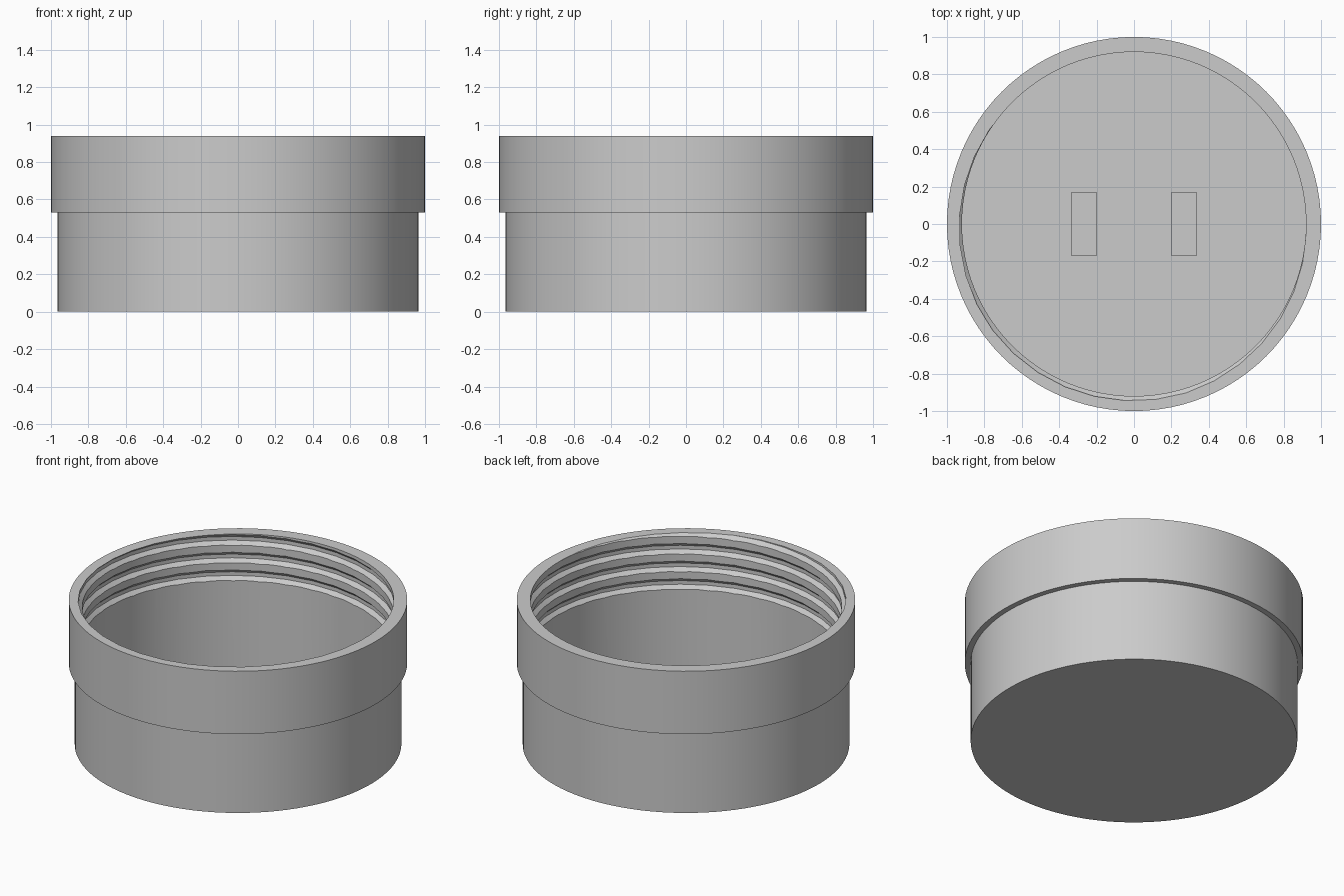
import bpy, bmesh, math

old = bpy.data.objects.get("Cube")
if old:
    bpy.data.objects.remove(old, do_unlink=True)

FLOOR, SHOULDER, TOP = 0.06, 0.53, 0.94
BODY_R, COLLAR_R, BORE_R, ROOT_R = 0.965, 1.0, 0.92, 0.945
PITCH = 0.115

grey = bpy.data.materials.new("plain_grey")
grey.use_nodes = True
grey.diffuse_color = (0.6, 0.6, 0.6, 1)
grey.node_tree.nodes["Principled BSDF"].inputs["Base Color"].default_value = (0.6, 0.6, 0.6, 1)


def make_object(name, bm):
    bmesh.ops.recalc_face_normals(bm, faces=bm.faces)
    mesh = bpy.data.meshes.new(name)
    bm.to_mesh(mesh)
    bm.free()
    mesh.materials.append(grey)
    obj = bpy.data.objects.new(name, mesh)
    bpy.context.collection.objects.link(obj)
    return obj


def lathe(name, profile, segments):
    """Revolve an (r, z) profile that starts and ends on the axis."""
    bm = bmesh.new()
    verts = [bm.verts.new((r, 0, z)) for r, z in profile]
    edges = [bm.edges.new(pair) for pair in zip(verts, verts[1:])]
    bmesh.ops.spin(bm, geom=verts + edges, cent=(0, 0, 0), axis=(0, 0, 1),
                   angle=math.tau, steps=segments, use_duplicate=False)
    bmesh.ops.remove_doubles(bm, verts=bm.verts, dist=1e-4)
    return make_object(name, bm)


def helix(name, section, start_angle, start_z, turns, steps_per_turn):
    """Sweep a closed (r, dz) section up a right-hand helix, with end caps."""
    bm = bmesh.new()
    rings = []
    for i in range(int(turns * steps_per_turn) + 1):
        t = i / steps_per_turn
        a = start_angle + math.tau * t
        rings.append([bm.verts.new((r * math.cos(a), r * math.sin(a), start_z + PITCH * t + dz))
                      for r, dz in section])
    n = len(section)
    for lo, hi in zip(rings, rings[1:]):
        for j in range(n):
            k = (j + 1) % n
            bm.faces.new((lo[j], lo[k], hi[k], hi[j]))
    bm.faces.new(rings[0])
    bm.faces.new(rings[-1])
    return make_object(name, bm)


# Cup with a wider collar around its mouth
cup = lathe("cup", [(0, 0), (BODY_R, 0), (BODY_R, SHOULDER), (COLLAR_R, SHOULDER),
                    (COLLAR_R, TOP), (BORE_R, TOP), (BORE_R, FLOOR), (0, FLOOR)], 96)

# Internal screw thread, cut as a helical groove that runs out of the rim
cutter = helix("thread_cutter", [(0.90, -0.055), (ROOT_R, -0.012), (ROOT_R, 0.012), (0.90, 0.055)],
               math.radians(197), 0.578, 3.8, 36)
cutter.hide_render = True
cut = cup.modifiers.new("thread", 'BOOLEAN')
cut.operation = 'DIFFERENCE'
cut.solver = 'EXACT'
cut.object = cutter
depsgraph = bpy.context.evaluated_depsgraph_get()
threaded = bpy.data.meshes.new_from_object(cup.evaluated_get(depsgraph))
cup.modifiers.clear()
cup.data = threaded
bpy.data.objects.remove(cutter, do_unlink=True)

# Two low rectangular pads on the inside floor
for side, label in ((1, "left"), (-1, "right")):
    bm = bmesh.new()
    bmesh.ops.create_cube(bm, size=1)
    bmesh.ops.scale(bm, vec=(0.135, 0.34, 0.06), verts=bm.verts)
    bmesh.ops.translate(bm, vec=(side * 0.267, 0, FLOOR + 0.028), verts=bm.verts)
    make_object(label + "_floor_pad", bm)

# Smooth round walls, crisp rims and thread edges
bpy.ops.object.select_all(action='DESELECT')
cup.select_set(True)
bpy.context.view_layer.objects.active = cup
bpy.ops.object.shade_smooth_by_angle(angle=math.radians(25))
